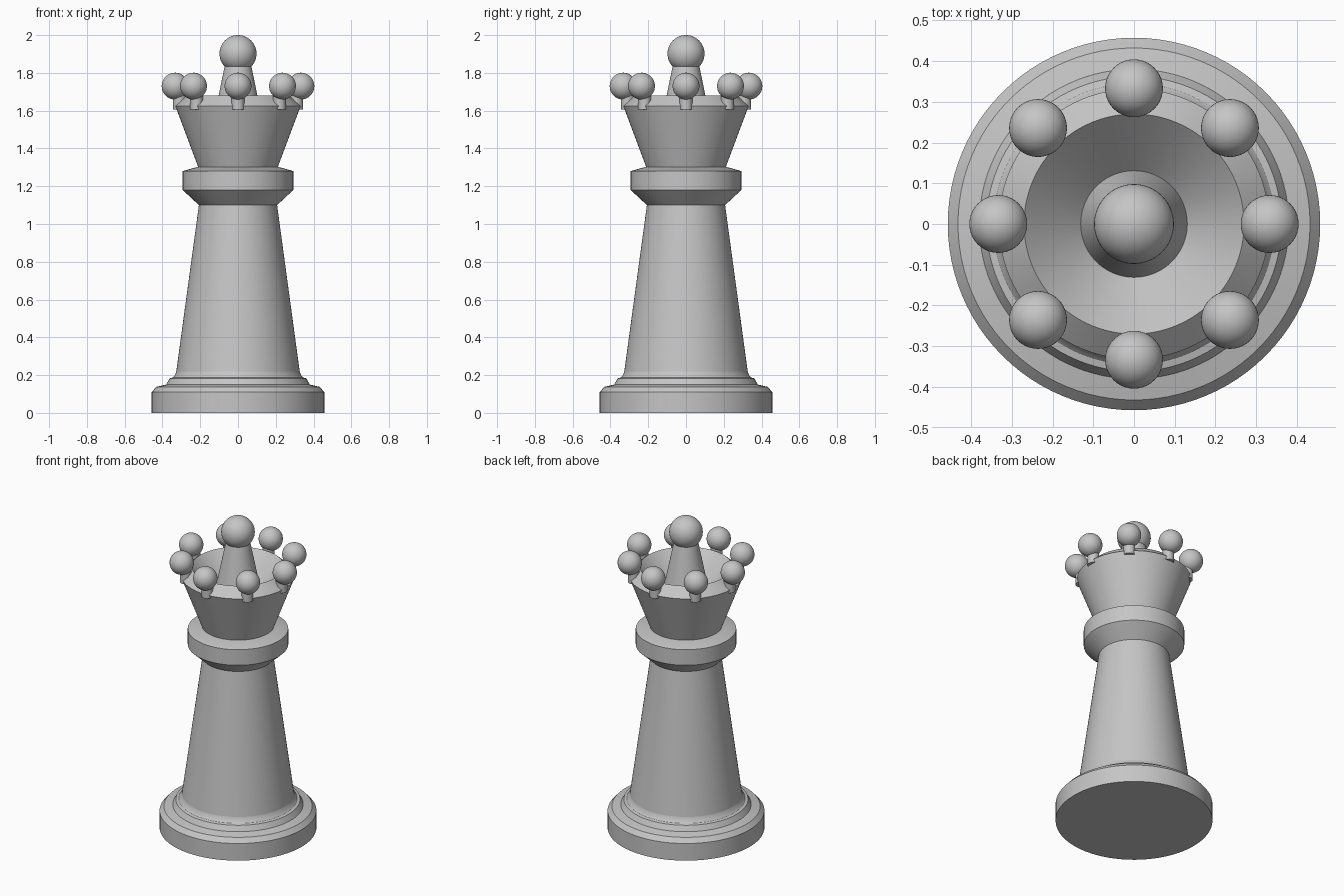
import bpy, bmesh, math
from mathutils import Matrix

cube = bpy.data.objects.get("Cube")
if cube:
    bpy.data.objects.remove(cube, do_unlink=True)

grey = bpy.data.materials.new("piece_grey")
grey.use_nodes = True
colour = (0.56, 0.56, 0.56, 1)
grey.diffuse_color = colour
grey.node_tree.nodes["Principled BSDF"].inputs["Base Color"].default_value = colour


def finish(bm, name):
    """Turn a bmesh into a smooth object with crisp edges."""
    bmesh.ops.recalc_face_normals(bm, faces=bm.faces[:])
    mesh = bpy.data.meshes.new(name)
    bm.to_mesh(mesh)
    bm.free()
    mesh.materials.append(grey)
    obj = bpy.data.objects.new(name, mesh)
    bpy.context.collection.objects.link(obj)
    bpy.ops.object.select_all(action="DESELECT")
    obj.select_set(True)
    bpy.context.view_layer.objects.active = obj
    bpy.ops.object.shade_smooth_by_angle(angle=math.radians(28))
    return obj


def lathe(name, profile, steps=96):
    """Spin (radius, height) points around the z axis."""
    bm = bmesh.new()
    verts = [bm.verts.new((r, 0, z)) for r, z in profile]
    edges = [bm.edges.new(pair) for pair in zip(verts, verts[1:])]
    bmesh.ops.spin(bm, geom=verts + edges, cent=(0, 0, 0), axis=(0, 0, 1),
                   angle=math.tau, steps=steps)
    bmesh.ops.remove_doubles(bm, verts=bm.verts[:], dist=0.0002)
    return finish(bm, name)


def ball(name, radius, x, y, z):
    bm = bmesh.new()
    bmesh.ops.create_uvsphere(bm, u_segments=40, v_segments=24, radius=radius,
                              matrix=Matrix.Translation((x, y, z)))
    return finish(bm, name)


# Stepped base with a small hollow curve running into the stem
lathe("base", [(0, 0), (0.457, 0), (0.457, 0.11), (0.432, 0.138), (0.38, 0.15),
               (0.362, 0.183), (0.345, 0.187), (0.333, 0.2), (0.326, 0.222), (0, 0.222)])

# Tapered stem
lathe("stem", [(0, 0.2), (0.328, 0.21), (0.207, 1.1), (0, 1.1)])

# Collar ring
lathe("collar", [(0, 1.1), (0.207, 1.1), (0.293, 1.18), (0.293, 1.28),
                 (0.212, 1.303), (0, 1.303)])

# Hollow flared crown with an outward sloping rim
lathe("crown", [(0, 1.3), (0.21, 1.3), (0.332, 1.625), (0.27, 1.68),
                (0.13, 1.54), (0, 1.54)])

# Central spike and finial
lathe("spike", [(0, 1.53), (0.133, 1.53), (0.066, 1.86), (0, 1.86)])
ball("finial", 0.098, 0, 0, 1.902)

# Ring of small balls on short necks
for i in range(8):
    a = i * math.tau / 8
    x, y = 0.333 * math.cos(a), 0.333 * math.sin(a)
    ball(f"crown_ball_{i + 1}", 0.071, x, y, 1.73)
    bm = bmesh.new()
    bmesh.ops.create_cone(bm, cap_ends=True, segments=20, radius1=0.034, radius2=0.034,
                          depth=0.09, matrix=Matrix.Translation((x * 0.93, y * 0.93, 1.65)))
    finish(bm, f"crown_neck_{i + 1}")
